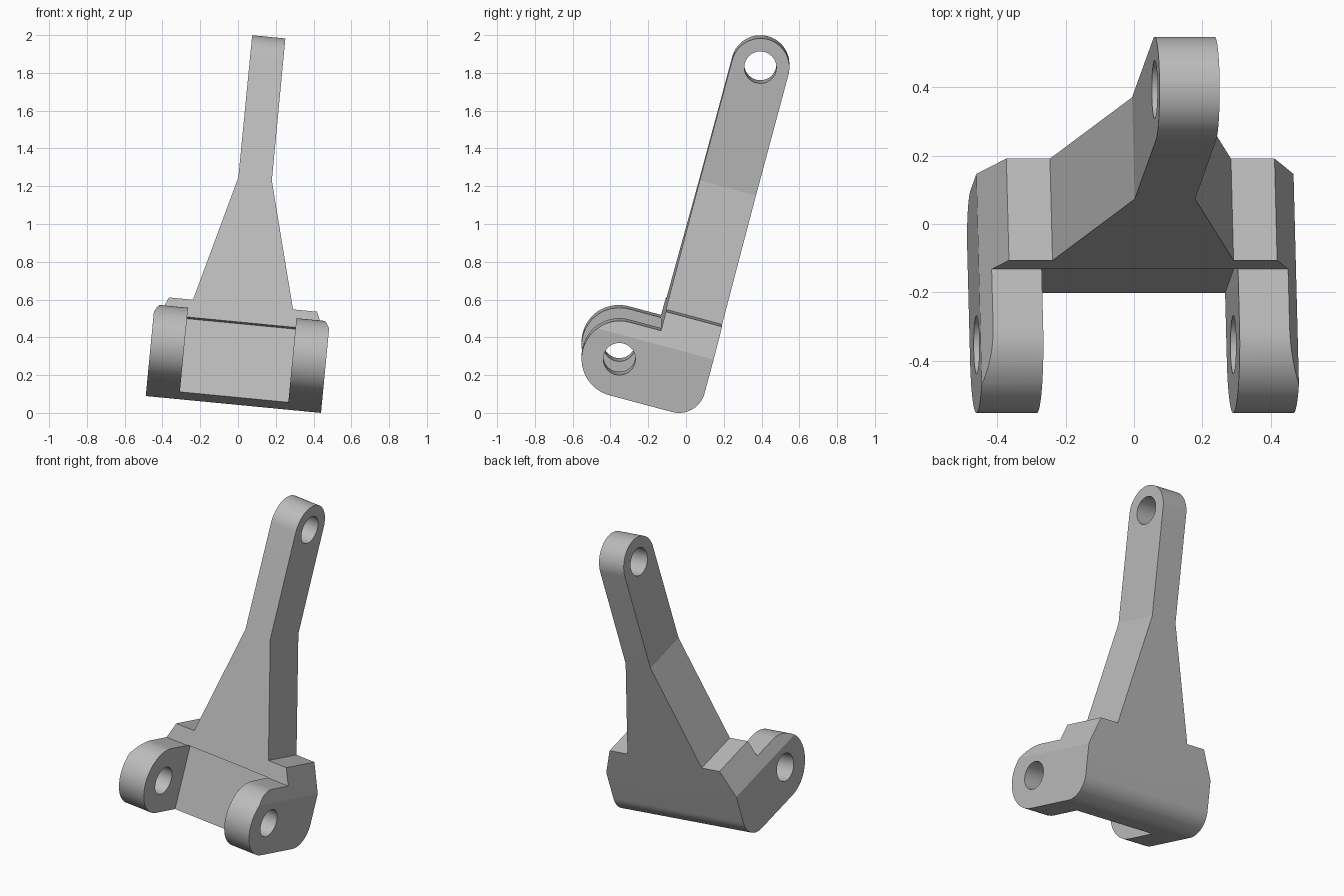
import bpy, bmesh
from math import radians, cos, sin, pi
from mathutils import Matrix, Vector

cube = bpy.data.objects.get("Cube")
if cube:
    bpy.data.objects.remove(cube)

# Main sizes in the bracket's own frame: u across, v through, w along the arm
MID = -0.029
FRONT, BACK = -0.252, 0.056
EYE_V, EYE_W, EYE_R = -0.098, 1.886, 0.154
LUG_V, LUG_W, LUG_R = -0.427, 0.23, 0.2
HEEL_R, HOLE_R = 0.14, 0.085
HALF, GAP, ARM = 0.466, 0.2885, 0.088
BOTTOM, LUG_TOP = LUG_W - LUG_R, LUG_W + LUG_R

grey = bpy.data.materials.new("plain grey")
grey.use_nodes = True
colour = (0.5, 0.5, 0.5, 1)
grey.diffuse_color = colour
grey.node_tree.nodes["Principled BSDF"].inputs["Base Color"].default_value = colour


def arc(cx, cy, r, start, end, steps):
    """Points along an arc, angles in degrees."""
    angles = [radians(start + (end - start) * i / steps) for i in range(steps + 1)]
    return [(cx + r * cos(a), cy + r * sin(a)) for a in angles]


def prism(name, points, place, low, high):
    """Extrude a flat outline from low to high; place maps (a, b, depth) to u, v, w."""
    bm = bmesh.new()
    face = bm.faces.new([bm.verts.new(place(a, b, low)) for a, b in points])
    step = Vector(place(0, 0, high)) - Vector(place(0, 0, low))
    moved = bmesh.ops.extrude_face_region(bm, geom=[face])["geom"]
    verts = [g for g in moved if isinstance(g, bmesh.types.BMVert)]
    bmesh.ops.translate(bm, verts=verts, vec=step)
    bmesh.ops.recalc_face_normals(bm, faces=bm.faces)
    mesh = bpy.data.meshes.new(name)
    bm.to_mesh(mesh)
    bm.free()
    mesh.materials.append(grey)
    obj = bpy.data.objects.new(name, mesh)
    bpy.context.collection.objects.link(obj)
    return obj


def across(a, b, d):
    return (MID + d, a, b)


def through(a, b, d):
    return (MID + a, d, b)


# Side profile: lug, heel and long arm with a rounded eye
side = arc(LUG_V, LUG_W, LUG_R, 90, 270, 32)
side += arc(BACK - HEEL_R, BOTTOM + HEEL_R, HEEL_R, -90, 0, 16)
side += arc(EYE_V, EYE_W, EYE_R, 0, 180, 32)
side += [(FRONT, LUG_TOP)]
bracket = prism("lever_bracket", side, across, -HALF, HALF)

# Front outline: chamfered shoulders tapering to the narrow arm
half = [(HALF, -0.2), (HALF, 0.357), (0.394, 0.53), (0.266, 0.53),
        (ARM + 0.001, 1.222), (ARM, 2.3)]
front = half + [(-u, w) for u, w in reversed(half)]
outline = prism("front_outline_cutter", front, through, -1, 1)

# Recess between the lugs, and the pin holes
recess = prism("recess_cutter", [(-1, -1), (-0.217, -1), (-0.217, LUG_TOP + 0.003),
                                 (-1, LUG_TOP + 0.003)], across, -GAP, GAP)
lug_hole = prism("lug_hole_cutter", arc(LUG_V, LUG_W, HOLE_R, 0, 354.375, 63), across, -1, 1)
eye_hole = prism("eye_hole_cutter", arc(EYE_V, EYE_W, HOLE_R, 0, 354.375, 63), across, -1, 1)

cutters = [(outline, "INTERSECT"), (recess, "DIFFERENCE"),
           (lug_hole, "DIFFERENCE"), (eye_hole, "DIFFERENCE")]
for cutter, operation in cutters:
    mod = bracket.modifiers.new(cutter.name, "BOOLEAN")
    mod.object, mod.operation, mod.solver = cutter, operation, "EXACT"

# Apply the cuts and drop the cutters
bpy.context.view_layer.update()
graph = bpy.context.evaluated_depsgraph_get()
bracket_mesh = bpy.data.meshes.new_from_object(bracket.evaluated_get(graph))
bracket.modifiers.clear()
bracket.data = bracket_mesh
for cutter, operation in cutters:
    bpy.data.objects.remove(cutter)

# Lean the bracket back and sideways
lean = Matrix.Rotation(radians(5.5), 4, "Y") @ Matrix.Rotation(radians(-15), 4, "X")
bracket_mesh.transform(lean)
lowest = min(v.co.z for v in bracket_mesh.vertices)
bracket_mesh.transform(Matrix.Translation((0, 0, -lowest)))

bpy.ops.object.select_all(action="DESELECT")
bracket.select_set(True)
bpy.context.view_layer.objects.active = bracket
bpy.ops.object.shade_smooth_by_angle(angle=radians(10))
